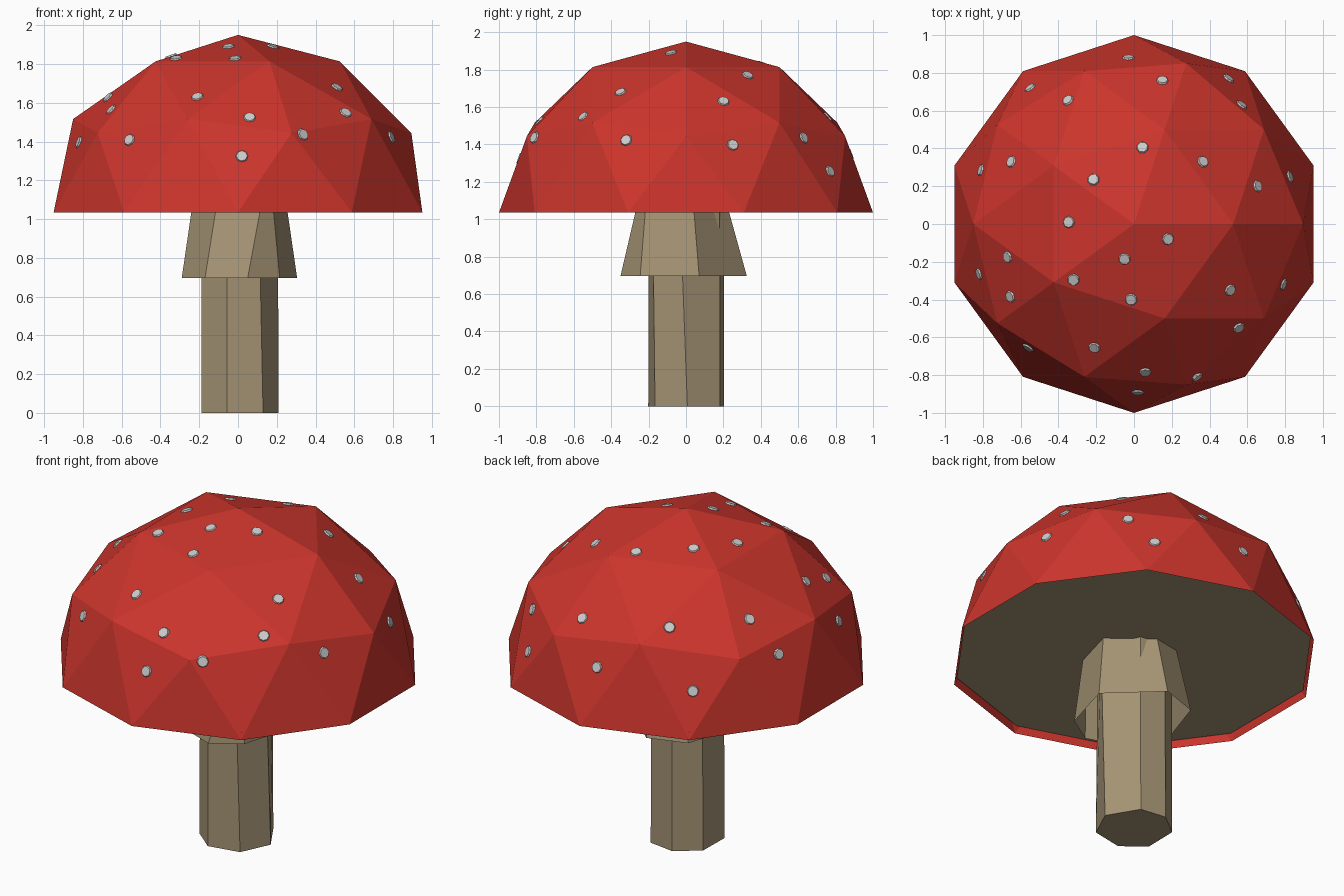
import bpy, bmesh
from math import cos, sin, radians
from mathutils import Vector, Matrix
from mathutils.bvhtree import BVHTree

if "Cube" in bpy.data.objects:
    bpy.data.objects.remove(bpy.data.objects["Cube"])


def material(name, color):
    m = bpy.data.materials.new(name)
    m.diffuse_color = (*color, 1)
    m.use_nodes = True
    m.node_tree.nodes["Principled BSDF"].inputs["Base Color"].default_value = m.diffuse_color
    return m


RED = material("cap_red", (0.60, 0.035, 0.025))
TAN = material("stem_tan", (0.38, 0.30, 0.18))


def finish(bm, name, mat=None):
    me = bpy.data.meshes.new(name)
    bm.to_mesh(me)
    bm.free()
    ob = bpy.data.objects.new(name, me)
    bpy.context.collection.objects.link(ob)
    if mat:
        me.materials.append(mat)
    return ob


def loft(name, bottom, top, z0, z1, closed, mat):
    """Join two outlines with side walls, optionally with end faces."""
    bm = bmesh.new()
    a = [bm.verts.new((x, y, z0)) for x, y in bottom]
    b = [bm.verts.new((x, y, z1)) for x, y in top]
    n = len(a)
    for i in range(n):
        j = (i + 1) % n
        bm.faces.new((a[i], a[j], b[j], b[i]))
    if closed:
        bm.faces.new(a[::-1])
        bm.faces.new(b)
    return finish(bm, name, mat)


def polar(r, angles):
    return [(r * cos(radians(t)), r * sin(radians(t))) for t in angles]


CAP_Z, CAP_H, INSET = 1.035, 0.915, 0.04

# Stem: slightly uneven seven-sided column
loft("stem", polar(0.21, (2, 60, 104, 151, 207, 254, 308)),
     polar(0.208, (-9, 60, 103, 150, 205, 254, 301)), 0, CAP_Z + INSET, True, TAN)

# Skirt: open flared ring under the cap
loft("skirt",
     [(.305, .07), (.035, .325), (-.19, .25), (-.29, -.05), (-.17, -.27), (.05, -.35), (.215, -.245)],
     [(.25, .04), (.02, .22), (-.14, .19), (-.235, -.04), (-.11, -.235), (.12, -.262), (.18, -.215)],
     0.697, CAP_Z + INSET, False, TAN)

# Cap: upper half of a low-poly icosphere
bm = bmesh.new()
bmesh.ops.create_icosphere(bm, subdivisions=2, radius=1)
bmesh.ops.delete(bm, geom=[v for v in bm.verts if v.co.z < -0.01], context='VERTS')
for v in bm.verts:
    v.co.z = CAP_Z + CAP_H * max(v.co.z, 0)
tree = BVHTree.FromBMesh(bm)
finish(bm, "cap", RED)

# Gills: flat decagon recessed inside the cap rim
bm = bmesh.new()
ring = [bm.verts.new((x, y, CAP_Z + INSET)) for x, y in polar(0.985, range(18, 378, 36))]
bm.faces.new(ring[::-1])
finish(bm, "gills", TAN)

# Spots: small low discs lying on the cap facets
SPOTS = [(-.03, .88), (.15, .76), (.5, .77), (.57, .63), (-.55, .72), (-.35, .655),
         (-.65, .33), (-.81, .285), (.045, .405), (.365, .33), (.655, .2), (.825, .25),
         (-.215, .235), (-.345, .01), (.18, -.08), (-.05, -.185), (-.67, -.175),
         (-.82, -.265), (-.655, -.385), (-.32, -.295), (-.015, -.4), (.51, -.35),
         (.79, -.32), (.555, -.55), (-.21, -.655), (-.56, -.655), (.06, -.785),
         (.335, -.81), (.02, -.89)]
bm = bmesh.new()
for x, y in SPOTS:
    hit, normal, _, _ = tree.ray_cast(Vector((x, y, 3)), Vector((0, 0, -1)))
    turn = normal.to_track_quat('Z', 'Y').to_matrix().to_4x4()
    bmesh.ops.create_cone(bm, cap_ends=True, segments=8, radius1=0.037, radius2=0.028,
                          depth=0.016, matrix=Matrix.Translation(hit) @ turn)
finish(bm, "spots")
